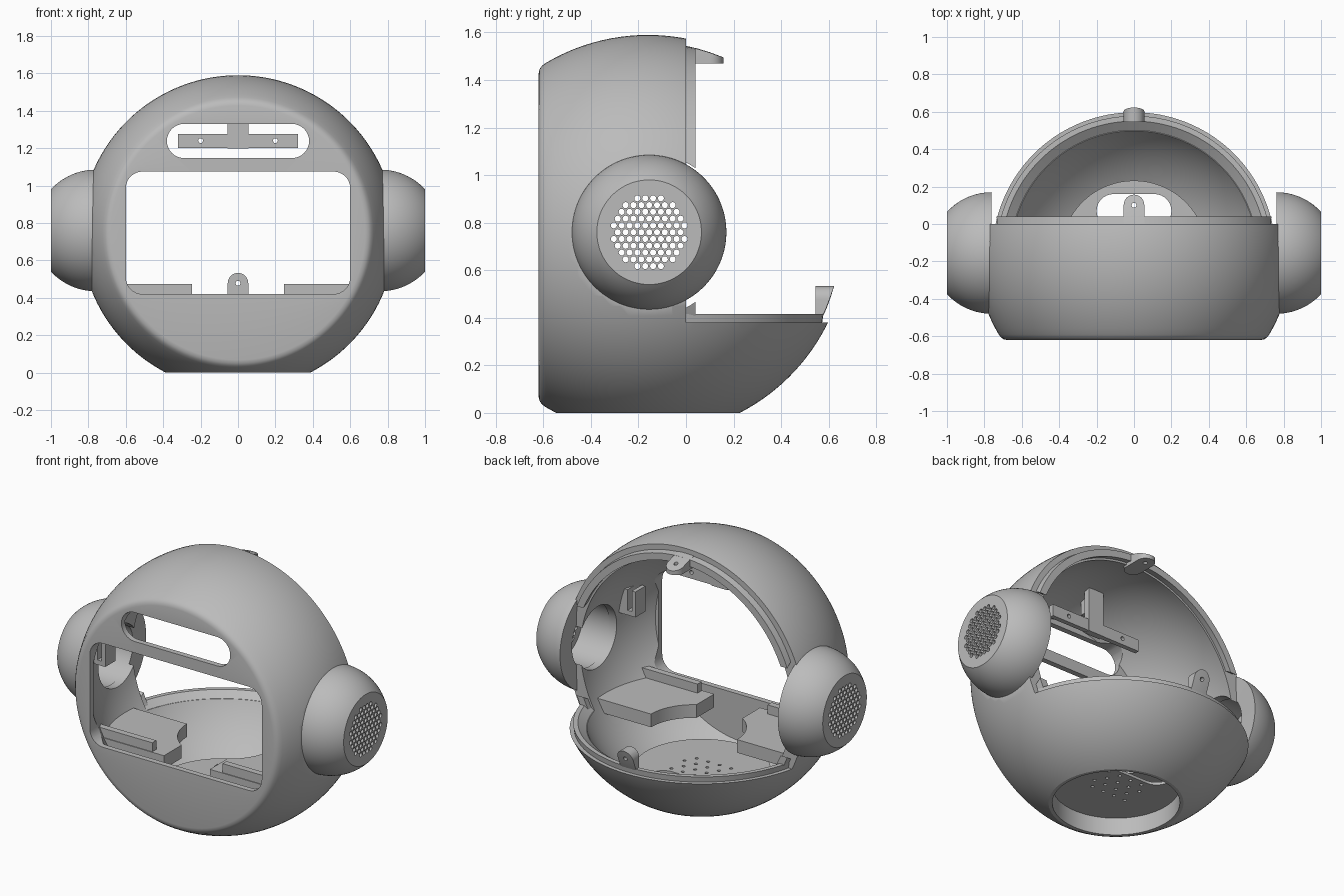
import bpy, bmesh, math
from mathutils import Vector

if "Cube" in bpy.data.objects:
    bpy.data.objects.remove(bpy.data.objects["Cube"])

CY, CZ = -0.16, 0.748            # centre of the spherical shell
OUT, LIP, INN = 0.842, 0.812, 0.754
EAR = (0, -0.155, 0.76)

grey = bpy.data.materials.new("plain_grey")
grey.use_nodes = True
grey.diffuse_color = (0.5, 0.5, 0.5, 1)
grey.node_tree.nodes["Principled BSDF"].inputs["Base Color"].default_value = (0.5, 0.5, 0.5, 1)


def place(axis, a, b, h):
    return {"X": (h, a, b), "Y": (a, h, b), "Z": (a, b, h)}[axis]


def finish(name, bm):
    bmesh.ops.remove_doubles(bm, verts=bm.verts, dist=1e-5)
    bmesh.ops.recalc_face_normals(bm, faces=bm.faces)
    me = bpy.data.meshes.new(name)
    bm.to_mesh(me)
    bm.free()
    me.materials.append(grey)
    ob = bpy.data.objects.new(name, me)
    bpy.context.collection.objects.link(ob)
    return ob


def lathe(name, profile, axis, centre, slices=(), closed=False, steps=128):
    """Revolve (radius, height) points, then trim with (point, outward normal) planes."""
    bm = bmesh.new()
    rings = []
    for k in range(steps):
        t = math.tau * (k + 0.5) / steps
        rings.append([bm.verts.new(Vector(place(axis, r * math.cos(t), r * math.sin(t), h)) + Vector(centre))
                      for r, h in profile])
    n = len(profile)
    for k in range(steps):
        p, q = rings[k], rings[(k + 1) % steps]
        for i in range(n if closed else n - 1):
            j = (i + 1) % n
            bm.faces.new((p[i], p[j], q[j], q[i]))
    bmesh.ops.remove_doubles(bm, verts=bm.verts, dist=1e-5)
    for co, no in slices:
        cut = bmesh.ops.bisect_plane(bm, geom=bm.verts[:] + bm.edges[:] + bm.faces[:],
                                     plane_co=co, plane_no=no, clear_outer=True)
        edges = [e for e in cut["geom_cut"] if isinstance(e, bmesh.types.BMEdge)]
        bmesh.ops.edgeloop_fill(bm, edges=edges)
    return finish(name, bm)


def cylinder(name, axis, centre, r, h):
    return lathe(name, [(0, h[0]), (r, h[0]), (r, h[1]), (0, h[1])], axis, centre, steps=96)


def add_prism(bm, axis, a, b, h, radius=0.0, n=8):
    pts = []
    for q, (sa, sb) in enumerate(((1, 1), (0, 1), (0, 0), (1, 0))):
        ca = a[sa] + radius * (1 - 2 * sa)
        cb = b[sb] + radius * (1 - 2 * sb)
        for k in range(n + 1 if radius else 1):
            t = math.pi / 2 * (q + k / n)
            pts.append((ca + radius * math.cos(t), cb + radius * math.sin(t)))
    low, top = [[bm.verts.new(place(axis, u, v, z)) for u, v in pts] for z in h]
    bm.faces.new(low)
    bm.faces.new(top)
    for i in range(len(pts)):
        j = (i + 1) % len(pts)
        bm.faces.new((low[i], low[j], top[j], top[i]))


def prism(name, axis, a, b, h, radius=0.0):
    """Rounded rectangle over ranges a and b, extruded over range h."""
    bm = bmesh.new()
    add_prism(bm, axis, a, b, h, radius)
    return finish(name, bm)


def holes(name, axis, centres, r, h):
    bm = bmesh.new()
    for a, b in centres:
        add_prism(bm, axis, (a - r, a + r), (b - r, b + r), h, r * 0.999, 3)
    return finish(name, bm)


def apply(ob, mod):
    with bpy.context.temp_override(object=ob, active_object=ob, selected_objects=[ob]):
        bpy.ops.object.modifier_apply(modifier=mod.name)


def boolean(ob, tool, op="DIFFERENCE"):
    mod = ob.modifiers.new("cut", "BOOLEAN")
    mod.operation, mod.solver, mod.object = op, "EXACT", tool
    apply(ob, mod)
    bpy.data.objects.remove(tool)


def mirror(ob):
    apply(ob, ob.modifiers.new("mirror", "MIRROR"))


def arc(R, start, end, n=48):
    return [(R * math.sin(start + (end - start) * i / n), -R * math.cos(start + (end - start) * i / n))
            for i in range(n + 1)]


def ball(R):
    return lathe("ball_cutter", arc(R, 0, math.pi), "Y", (0, CY, CZ))


def ring_r(h, R):
    return math.sqrt(R * R - h * h)


# Main shell: flattened ball with a softened front edge
centre = (0, CY, CZ)
front = [(0, -0.46), (0.68, -0.46), (0.698, -0.456), (0.712, -0.446)]
shell = lathe("shell", front + arc(OUT, math.acos(0.43 / OUT), math.pi), "Y", centre,
              [((0.78, 0, 0), (1, 0, 0)), ((-0.78, 0, 0), (-1, 0, 0)), ((0, 0, 0), (0, 0, -1))])
# Hollow inside with a raised round floor
cavity = lathe("cavity_cutter", [(0, -0.425)] + arc(INN, math.acos(0.425 / INN), math.pi), "Y", centre,
               [((0, 0, 0.09), (0, 0, -1))])
boolean(cavity, cylinder("floor_boss", "Z", (0, CY, 0), 0.392, (-0.1, 0.128)))
boolean(shell, cavity)
boolean(shell, prism("back_cutter", "Z", (-1, 1), (0, 1), (0.38, 2)))
boolean(shell, prism("window_cutter", "Y", (-0.6, 0.6), (0.42, 1.075), (-0.8, -0.42), 0.09))
boolean(shell, prism("slot_cutter", "Y", (-0.38, 0.38), (1.147, 1.33), (-0.8, -0.42), 0.0914))
boolean(shell, cylinder("ear_hole_cutter", "X", EAR, 0.195, (-1, 1)))
# Base recess, cable opening and vent holes in the floor
boolean(shell, cylinder("recess_cutter", "Z", (0, CY, 0), 0.365, (-0.1, 0.11)))
boolean(shell, prism("cable_cutter", "Z", (-0.2, 0.2), (-0.02, 0.16), (0.02, 0.2), 0.0899))
vents = [(0.08 * (i - 1.5) + 0.04 * (j % 2) - 0.02, -0.25 + 0.065 * j) for j in range(4) for i in range(4)]
boolean(shell, holes("vent_cutter", "Z", vents, 0.01, (0.02, 0.2)))

# Raised lips along the open back
upper_lip = lathe("upper_lip", [(ring_r(0.16, LIP), 0.14), (ring_r(0.2, LIP), 0.2),
                                (ring_r(0.2, 0.77), 0.2), (ring_r(0.16, 0.77), 0.14)], "Y", centre,
                  [((0, 0, 0.37), (0, 0, -1))], closed=True)
boolean(upper_lip, cylinder("ear_clearance", "X", (0, CY, CZ), 0.345, (-1, 1)))
lower_lip = lathe("lower_lip", [(0.73, 0.36), (0.738, 0.415), (0.71, 0.415), (0.66, 0.379), (0.67, 0.36)],
                  "Z", (0, CY, 0), [((0, 0, 0), (0, -1, 0))], closed=True)

# Screw tabs at the top and bottom of the opening
upper_tab = prism("upper_tab", "Z", (-0.055, 0.055), (-0.06, 0.157), (1.47, 1.6), 0.0549)
boolean(upper_tab, ball(LIP), "INTERSECT")
boolean(upper_tab, holes("screw_cutter", "Z", [(0, 0.1)], 0.013, (1.4, 1.7)))
lower_tab = prism("lower_tab", "Y", (-0.055, 0.055), (0.32, 0.533), (0.545, 0.7), 0.0549)
boolean(lower_tab, ball(LIP), "INTERSECT")
boolean(lower_tab, holes("screw_cutter", "Y", [(0, 0.478)], 0.013, (0.5, 0.8)))

# Hollow ears with a honeycomb grille
sweep = math.acos(0.22 / 0.325)
ear_profile = [(0, 0.97), (0.2, 0.97), (0.2, 0.765)] + \
    [(0.325 * math.cos(sweep * i / 16), 0.761 + 0.325 * math.sin(sweep * i / 16)) for i in range(17)] + [(0, 1.0)]
ears = lathe("ears", ear_profile, "X", EAR, steps=96)
cells = [(0.033 * (i + 0.5 * (j % 2)), 0.0285 * j) for j in range(-5, 6) for i in range(-6, 7)]
grille = [(EAR[1] + a, EAR[2] + b) for a, b in cells if math.hypot(a, b) < 0.153]
boolean(ears, holes("grille_cutter", "X", grille, 0.0128, (0.9, 1.1)))
mirror(ears)

# Shelves with a scooped inner corner and a raised ledge
shelves = prism("shelves", "Z", (0.16, 0.8), (-0.51, -0.08), (0.335, 0.418))
boolean(shelves, cylinder("scoop_cutter", "Z", (0, -0.08, 0), 0.3, (0.2, 0.6)))
boolean(shelves, ball(0.78), "INTERSECT")
mirror(shelves)
ledges = prism("shelf_ledges", "Z", (0.245, 0.8), (-0.505, -0.465), (0.34, 0.475))
boolean(ledges, ball(0.78), "INTERSECT")
mirror(ledges)

# Slotted side brackets on the inner wall
brackets = prism("side_brackets", "Z", (0.605, 0.75), (-0.46, -0.36), (0.84, 1.0))
boolean(brackets, prism("bracket_slot", "Y", (0.63, 0.66), (0.87, 1.1), (-0.6, 0)))
boolean(brackets, ball(0.78), "INTERSECT")
mirror(brackets)

# Hanging crossbar with stem and brace
crossbar = prism("crossbar", "Y", (-0.32, 0.32), (1.2, 1.275), (-0.37, -0.34))
boolean(crossbar, holes("screw_cutter", "Y", [(-0.2, 1.24), (0.2, 1.24)], 0.013, (-0.5, -0.2)))
stem = prism("crossbar_stem", "Y", (-0.055, 0.055), (1.197, 1.49), (-0.375, -0.335))
brace = prism("stem_brace", "X", (-0.45, -0.36), (1.36, 1.46), (-0.02, 0.02))

for ob in (shell, upper_lip, lower_lip, upper_tab, lower_tab, ears, shelves, ledges, brackets,
           crossbar, stem, brace):
    bpy.ops.object.select_all(action="DESELECT")
    ob.select_set(True)
    bpy.context.view_layer.objects.active = ob
    bpy.ops.object.shade_smooth_by_angle(angle=math.radians(25))
